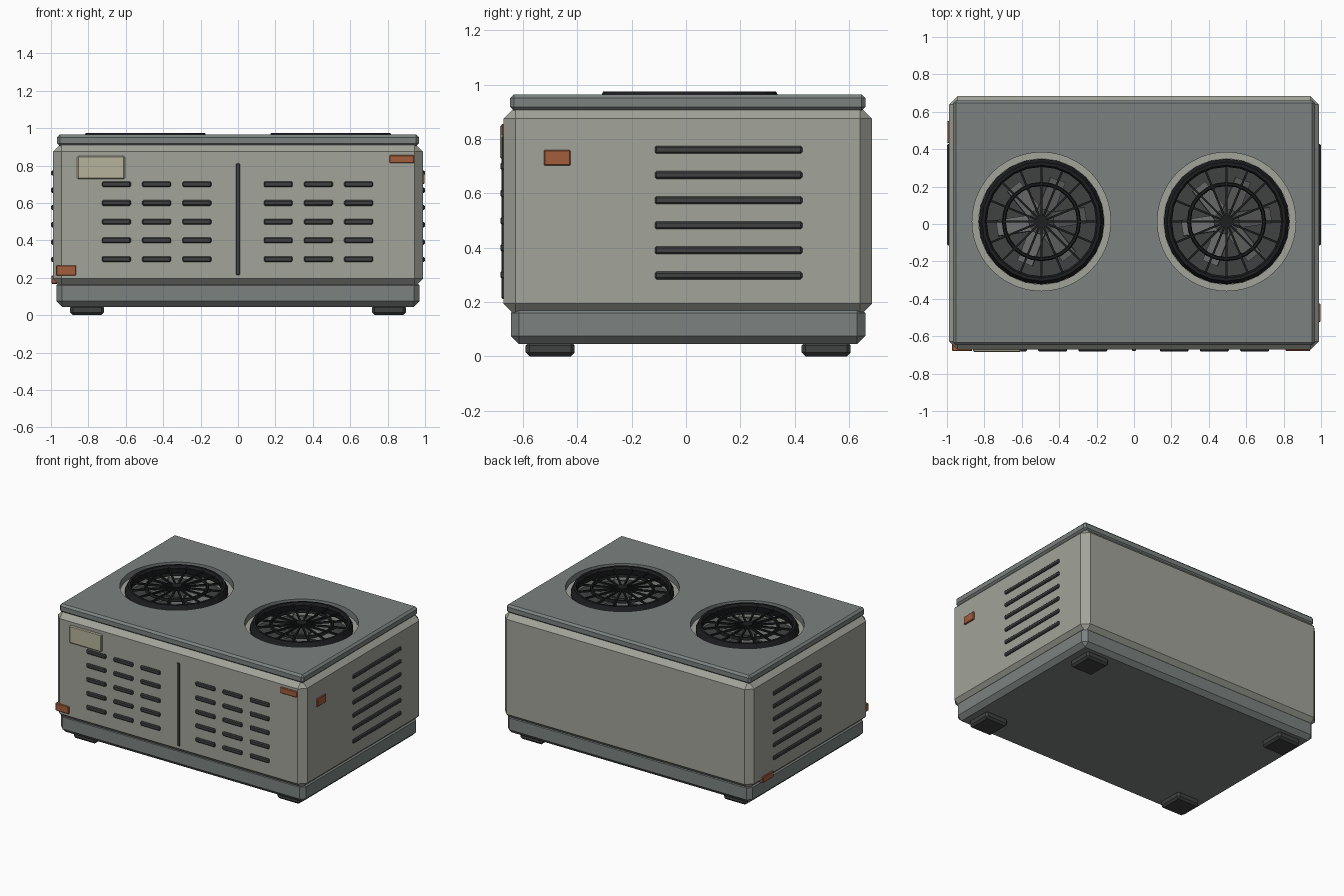
import bpy, bmesh
from math import pi, cos, sin
from mathutils import Matrix, Vector

if "Cube" in bpy.data.objects:
    bpy.data.objects.remove(bpy.data.objects["Cube"])


def material(name, rgb):
    m = bpy.data.materials.new(name)
    m.diffuse_color = (*rgb, 1)
    m.use_nodes = True
    m.node_tree.nodes["Principled BSDF"].inputs["Base Color"].default_value = m.diffuse_color
    return m


SHELL = material("warm_grey", (0.36, 0.37, 0.32))
TRIM = material("cool_grey", (0.20, 0.225, 0.22))
DARK = material("charcoal", (0.05, 0.053, 0.053))
BLACK = material("black", (0.012, 0.013, 0.014))
FAN = material("fan_grey", (0.13, 0.135, 0.13))
RUST = material("rust_orange", (0.36, 0.11, 0.045))
CREAM = material("plate_cream", (0.47, 0.45, 0.33))


def finish(name, bm, mat):
    bmesh.ops.recalc_face_normals(bm, faces=bm.faces)
    me = bpy.data.meshes.new(name)
    bm.to_mesh(me)
    bm.free()
    ob = bpy.data.objects.new(name, me)
    bpy.context.collection.objects.link(ob)
    if mat:
        me.materials.append(mat)
    return ob


def box(name, x, y, z, mat, bevel=0.006):
    """Chamfered box from (min, max) ranges."""
    bm = bmesh.new()
    size = [b - a for a, b in (x, y, z)]
    mid = [(a + b) / 2 for a, b in (x, y, z)]
    bmesh.ops.create_cube(bm, size=1, matrix=Matrix.Translation(mid) @ Matrix.Diagonal((*size, 1)))
    if bevel:
        bmesh.ops.bevel(bm, geom=bm.edges[:], offset=bevel, segments=1, affect='EDGES')
    return finish(name, bm, mat)


def cylinder(name, c, r, z0, z1, mat, n=32):
    bm = bmesh.new()
    bmesh.ops.create_cone(bm, cap_ends=True, segments=n, radius1=r, radius2=r, depth=z1 - z0,
                          matrix=Matrix.Translation((c[0], c[1], (z0 + z1) / 2)))
    return finish(name, bm, mat)


def ring(name, c, profile, mat, n=24):
    """Closed (radius, z) profile swept round a vertical axis."""
    bm = bmesh.new()
    loops = [[bm.verts.new((c[0] + r * cos(2 * pi * i / n), c[1] + r * sin(2 * pi * i / n), z))
              for r, z in profile] for i in range(n)]
    k = len(profile)
    for i in range(n):
        a, b = loops[i], loops[(i + 1) % n]
        for j in range(k):
            bm.faces.new((a[j], b[j], b[(j + 1) % k], a[(j + 1) % k]))
    return finish(name, bm, mat)


def drill(ob, r, z0, z1):
    """Cut both round fan openings, then drop the cutters."""
    for c in CENTRES:
        cutter = cylinder("cutter", c, r, z0, z1, None, 48)
        cutter.hide_render = True
        mod = ob.modifiers.new("hole", 'BOOLEAN')
        mod.object, mod.solver = cutter, 'EXACT'
        bpy.context.view_layer.objects.active = ob
        bpy.ops.object.modifier_apply(modifier=mod.name)
        bpy.data.objects.remove(cutter)


CENTRES = [(-0.495, 0.013), (0.495, 0.013)]

# Housing: plinth, shell and lid
box("base", (-0.97, 0.97), (-0.645, 0.66), (0.045, 0.19), TRIM, 0.03)
shell = box("shell", (-0.988, 0.988), (-0.672, 0.685), (0.15, 0.92), SHELL, 0.045)
lid = box("lid", (-0.967, 0.967), (-0.647, 0.66), (0.905, 0.965), TRIM, 0.014)
drill(shell, 0.335, 0.86, 1.1)
drill(lid, 0.37, 0.8, 1.1)

# Feet
for sx in (-1, 1):
    for sy in (-1, 1):
        x, y = sx * 0.807, 0.008 + sy * 0.508
        box("foot", (x - 0.09, x + 0.09), (y - 0.09, y + 0.09), (0, 0.055), DARK, 0.014)

# Fans: floor, blades, hub and guard
for c in CENTRES:
    cylinder("fan_floor", c, 0.333, 0.855, 0.865, DARK)
    cylinder("fan_hub", c, 0.07, 0.865, 0.92, DARK, 16)
    bm = bmesh.new()
    for i in range(6):
        turn = Matrix.Translation((*c, 0.90)) @ Matrix.Rotation(pi / 3 * i + 0.15, 4, 'Z')
        bmesh.ops.create_cube(bm, size=1, matrix=turn @ Matrix.Translation((0.145, 0, 0))
                              @ Matrix.Rotation(0.35, 4, 'X') @ Matrix.Diagonal((0.19, 0.09, 0.012, 1)))
    finish("fan_blades", bm, FAN)
    ring("guard_rim", c, [(0.336, 0.94), (0.318, 0.975), (0.302, 0.975), (0.292, 0.958),
                          (0.302, 0.91), (0.336, 0.91)], BLACK)
    ring("guard_inner_ring", c, [(0.212, 0.95), (0.206, 0.968), (0.196, 0.968), (0.19, 0.95)], BLACK)
    cylinder("guard_cap", c, 0.035, 0.945, 0.972, BLACK, 16)
    bm = bmesh.new()
    for i in range(16):
        turn = Matrix.Translation((*c, 0.958)) @ Matrix.Rotation(pi / 8 * i, 4, 'Z')
        bmesh.ops.create_cube(bm, size=1, matrix=turn @ Matrix.Translation((0.165, 0, 0))
                              @ Matrix.Diagonal((0.28, 0.011, 0.012, 1)))
    finish("guard_spokes", bm, BLACK)

# Front louvres and centre seam
for x in (-0.65, -0.435, -0.22, 0.215, 0.43, 0.645):
    for i in range(5):
        z = 0.3 + 0.1 * i
        box("front_louvre", (x - 0.077, x + 0.077), (-0.683, -0.66), (z - 0.015, z + 0.015), DARK)
box("front_seam", (-0.01, 0.01), (-0.679, -0.66), (0.215, 0.81), DARK, 0.003)

# Side louvres
for s in (-1, 1):
    for i in range(6):
        z = 0.298 + 0.0925 * i
        box("side_louvre", sorted((s * 0.975, s * 0.999)), (-0.115, 0.428),
            (z - 0.014, z + 0.014), DARK)

# Name plate blank and rust tabs
box("front_plate", (-0.86, -0.605), (-0.684, -0.66), (0.727, 0.852), CREAM)
box("tab_front_top", (0.81, 0.942), (-0.68, -0.66), (0.813, 0.856), RUST, 0.004)
box("tab_front_low", (-0.972, -0.865), (-0.68, -0.63), (0.212, 0.266), RUST, 0.004)
box("tab_right", (0.975, 0.998), (-0.523, -0.425), (0.702, 0.76), RUST, 0.004)
box("tab_left", (-0.998, -0.96), (0.432, 0.552), (0.168, 0.212), RUST, 0.004)
